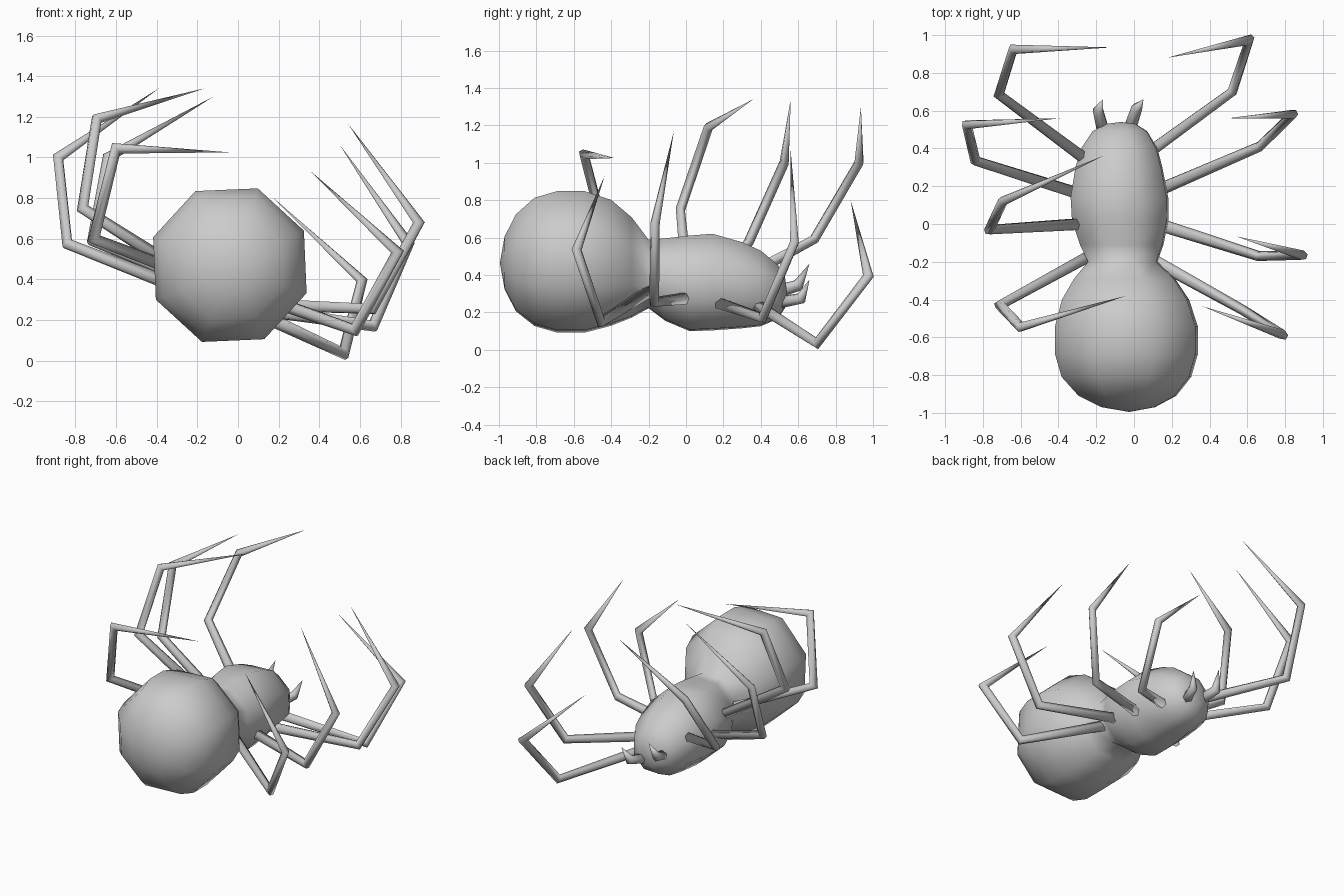
import bpy
from math import cos, sin, radians
from mathutils import Vector

if "Cube" in bpy.data.objects:
    bpy.data.objects.remove(bpy.data.objects["Cube"])

ROLL = radians(-20)


def make_object(name, verts, faces):
    mesh = bpy.data.meshes.new(name)
    mesh.from_pydata(verts, [], faces)
    mesh.update()
    mesh.shade_smooth()
    ob = bpy.data.objects.new(name, mesh)
    bpy.context.collection.objects.link(ob)
    return ob


def skin_rings(name, rings, start=None, end=None):
    """Bridge equal rings of points; ends close on a pole point or a flat cap."""
    n = len(rings[0])
    verts = [v for r in rings for v in r]
    faces = []
    for i in range(len(rings) - 1):
        for j in range(n):
            k = (j + 1) % n
            faces.append((i*n + j, i*n + k, (i+1)*n + k, (i+1)*n + j))
    last = (len(rings) - 1) * n
    if start is None:
        faces.append(tuple(reversed(range(n))))
    else:
        verts.append(start)
        faces += [(len(verts) - 1, (j + 1) % n, j) for j in range(n)]
    if end is None:
        faces.append(tuple(range(last, last + n)))
    else:
        verts.append(end)
        faces += [(len(verts) - 1, last + j, last + (j + 1) % n) for j in range(n)]
    return make_object(name, verts, faces)


def limb(name, points, radii, sides=6):
    """Mitred, jointed tube ending in a sharp point."""
    p = [Vector(q) for q in points]
    normal = (p[1] - p[0]).cross(p[-1] - p[1]).normalized()
    rings = []
    for i, r in enumerate(radii):
        d1 = (p[i+1] - p[i]).normalized()
        d0 = (p[i] - p[i-1]).normalized() if i else d1
        t = (d0 + d1).normalized()
        stretch = 1 / max(t.dot(d1), 0.6)
        a = (normal - t * normal.dot(t)).normalized()
        b = t.cross(a)
        rings.append([p[i] + r * (a * cos(w) + b * sin(w) * stretch)
                      for w in (radians(360 * s / sides) for s in range(sides))])
    return skin_rings(name, rings, end=p[-1])


# Body: eight-sided abdomen, waist and head as one skin (y, x, z, radius)
sections = [
    (-0.97, -0.03, 0.465, 0.15), (-0.91, -0.035, 0.465, 0.275),
    (-0.81, -0.04, 0.47, 0.365), (-0.69, -0.04, 0.47, 0.402),
    (-0.54, -0.04, 0.47, 0.402), (-0.40, -0.045, 0.465, 0.358),
    (-0.29, -0.05, 0.44, 0.285), (-0.20, -0.06, 0.405, 0.195),
    (-0.11, -0.065, 0.375, 0.235), (0.02, -0.073, 0.355, 0.272),
    (0.14, -0.077, 0.362, 0.275), (0.30, -0.08, 0.345, 0.245),
    (0.40, -0.078, 0.328, 0.215), (0.49, -0.075, 0.31, 0.155),
    (0.53, -0.07, 0.305, 0.085),
]
body_rings = [[(x + r * cos(ROLL - k * radians(45)), y, z + r * sin(ROLL - k * radians(45)))
               for k in range(8)] for y, x, z, r in sections]
skin_rings("body", body_rings, start=(-0.025, -0.995, 0.465), end=(-0.07, 0.54, 0.305))

# Legs: hip, two knees, tip; front to back on each side
legs = {
    "left_leg_1": [(-0.24, 0.33, 0.40), (-0.715, 0.685, 0.59), (-0.64, 0.925, 1.0), (-0.12, 0.935, 1.30)],
    "left_leg_2": [(-0.29, 0.16, 0.36), (-0.84, 0.335, 0.575), (-0.885, 0.525, 1.0), (-0.39, 0.56, 1.34)],
    "left_leg_3": [(-0.28, 0.0, 0.44), (-0.765, -0.03, 0.75), (-0.695, 0.12, 1.19), (-0.165, 0.36, 1.34)],
    "left_leg_4": [(-0.21, -0.155, 0.41), (-0.71, -0.43, 0.60), (-0.60, -0.545, 1.045), (-0.04, -0.38, 1.025)],
    "right_leg_1": [(0.08, 0.38, 0.24), (0.52, 0.70, 0.035), (0.61, 0.975, 0.395), (0.175, 0.88, 0.80)],
    "right_leg_2": [(0.12, 0.175, 0.25), (0.665, 0.41, 0.17), (0.84, 0.58, 0.575), (0.50, 0.56, 1.063)],
    "right_leg_3": [(0.14, -0.005, 0.275), (0.66, -0.17, 0.255), (0.89, -0.165, 0.68), (0.54, -0.065, 1.168)],
    "right_leg_4": [(0.09, -0.185, 0.32), (0.575, -0.455, 0.15), (0.785, -0.585, 0.535), (0.36, -0.435, 0.93)],
}
for name, pts in legs.items():
    limb(name, pts, [0.034, 0.027, 0.026])

# Short feelers at the head
limb("left_feeler", [(-0.16, 0.48, 0.31), (-0.19, 0.60, 0.345), (-0.165, 0.66, 0.46)], [0.036, 0.03])
limb("right_feeler", [(-0.03, 0.48, 0.25), (0.015, 0.615, 0.275), (0.05, 0.66, 0.375)], [0.036, 0.03])
